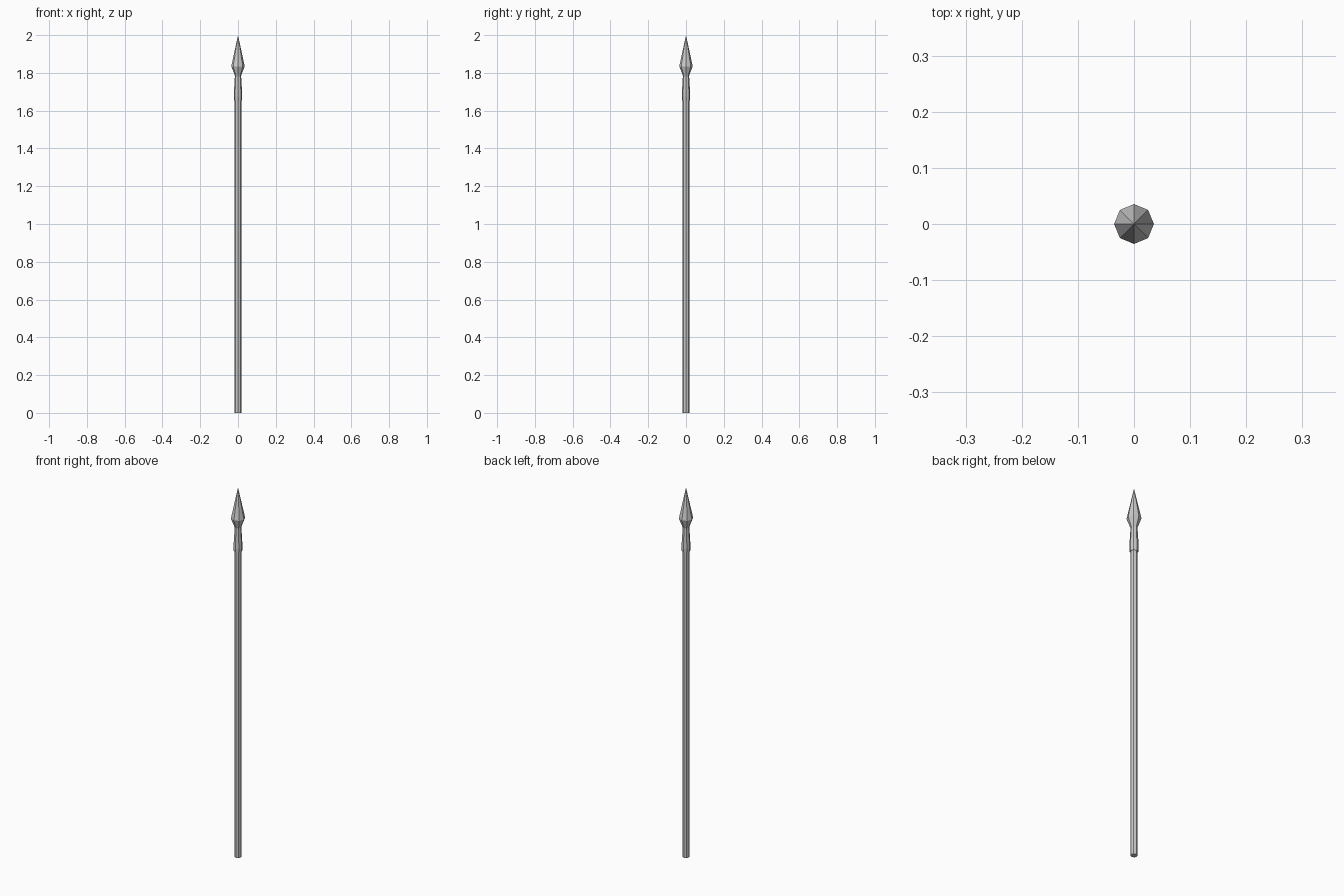
import bpy, bmesh, math

if "Cube" in bpy.data.objects:
    bpy.data.objects.remove(bpy.data.objects["Cube"])

SIDES = 8


def lathe(name, profile):
    """Revolve (radius, z) points into a flat-faced eight-sided solid."""
    bm = bmesh.new()
    rings = []
    for r, z in profile:
        if r == 0:
            rings.append([bm.verts.new((0, 0, z))])
        else:
            rings.append([bm.verts.new((r * math.cos(2 * math.pi * i / SIDES),
                                        r * math.sin(2 * math.pi * i / SIDES), z))
                          for i in range(SIDES)])
    for a, b in zip(rings, rings[1:]):
        for i in range(SIDES):
            j = (i + 1) % SIDES
            if len(b) == 1:
                bm.faces.new((a[i], a[j], b[0]))
            else:
                bm.faces.new((a[i], a[j], b[j], b[i]))
    # Close flat ends
    bm.faces.new(rings[0][::-1])
    if len(rings[-1]) > 1:
        bm.faces.new(rings[-1])
    bmesh.ops.recalc_face_normals(bm, faces=bm.faces)
    mesh = bpy.data.meshes.new(name)
    bm.to_mesh(mesh)
    bm.free()
    obj = bpy.data.objects.new(name, mesh)
    bpy.context.collection.objects.link(obj)
    return obj


# Long wooden shaft, ending inside the socket
lathe("shaft", [(0.0175, 0), (0.0175, 1.67)])

# Spear head: flared socket, narrow neck, bulging blade and point
lathe("spear_head", [(0.021, 1.655), (0.0225, 1.675), (0.0215, 1.70),
                     (0.0165, 1.785), (0.0355, 1.835), (0, 2.0)])
